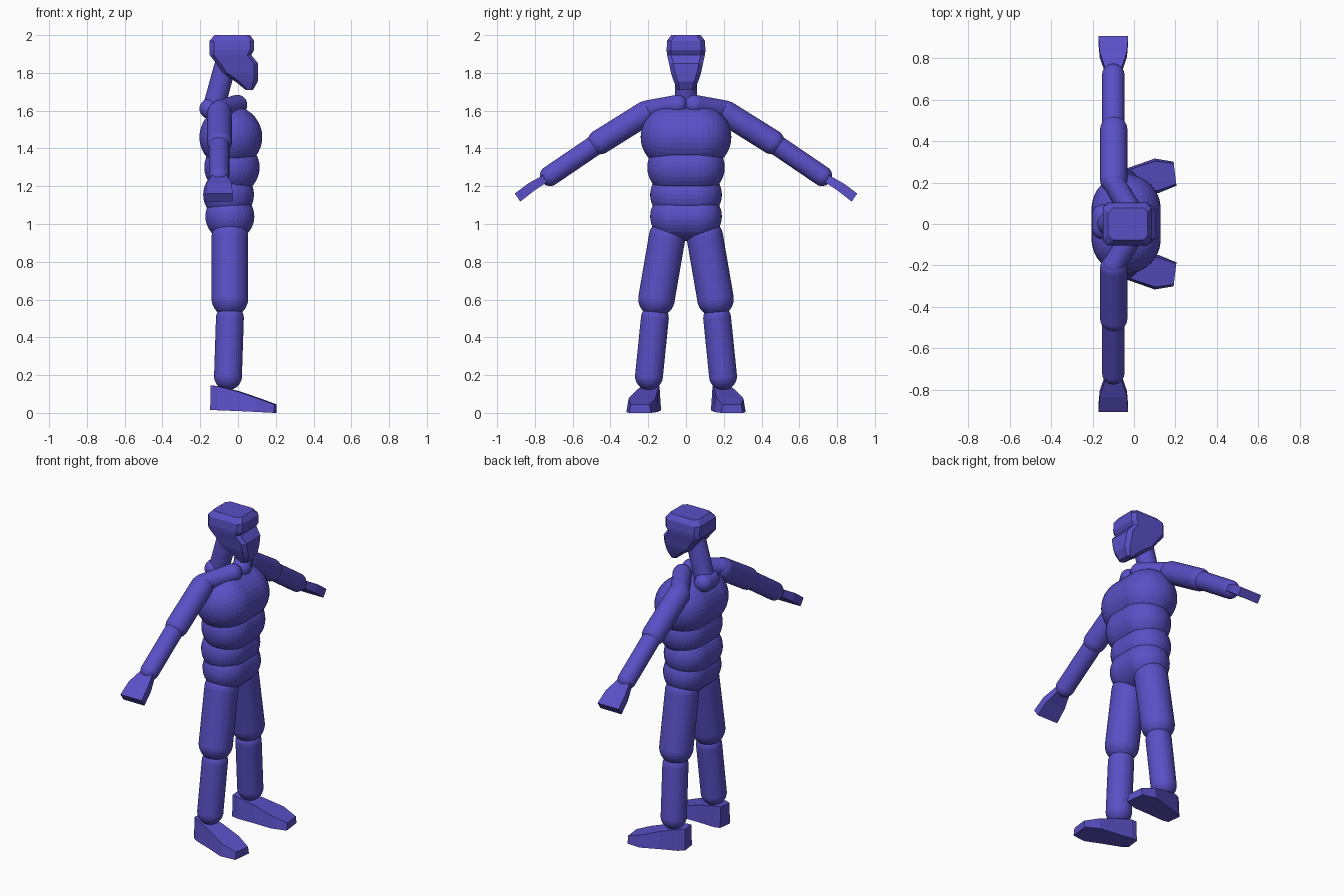
import bpy, bmesh
from mathutils import Vector

if "Cube" in bpy.data.objects:
    bpy.data.objects.remove(bpy.data.objects["Cube"], do_unlink=True)

violet = bpy.data.materials.new("violet_blue")
violet.use_nodes = True
COLOUR = (0.10, 0.08, 0.56, 1)
violet.diffuse_color = COLOUR
violet.node_tree.nodes["Principled BSDF"].inputs["Base Color"].default_value = COLOUR


def finish(name, bm):
    bmesh.ops.recalc_face_normals(bm, faces=bm.faces)
    mesh = bpy.data.meshes.new(name)
    bm.to_mesh(mesh)
    bm.free()
    mesh.materials.append(violet)
    obj = bpy.data.objects.new(name, mesh)
    bpy.context.collection.objects.link(obj)
    return obj


def capsule(name, a, b, radius):
    """Round-ended rod from a to b: a sphere with its halves pulled apart."""
    a, b = Vector(a), Vector(b)
    turn = (b - a).to_track_quat('Z', 'Y')
    bm = bmesh.new()
    bmesh.ops.create_uvsphere(bm, u_segments=36, v_segments=19, radius=radius)
    for v in bm.verts:
        v.co = turn @ v.co + (b if v.co.z > 0 else a)
    return finish(name, bm)


def loft(name, rings):
    """Faceted solid through a row of matching cross-sections."""
    bm = bmesh.new()
    loops = [[bm.verts.new(p) for p in ring] for ring in rings]
    n = len(loops[0])
    for low, high in zip(loops, loops[1:]):
        for i in range(n):
            j = (i + 1) % n
            bm.faces.new((low[i], low[j], high[j], high[i]))
    bm.faces.new(loops[0])
    bm.faces.new(loops[-1])
    return finish(name, bm)


# Trunk: stacked sideways capsules (x, z, radius, half width)
for name, x, z, r, w in (("pelvis", -0.043, 1.04, 0.13, 0.19),
                         ("waist", -0.05, 1.155, 0.135, 0.19),
                         ("abdomen", -0.032, 1.30, 0.147, 0.205),
                         ("chest", -0.038, 1.46, 0.167, 0.24)):
    capsule(name, (x, r - w, z), (x, w - r, z), r)

# Neck and the swelling behind its base
capsule("neck", (-0.125, 0, 1.63), (-0.07, 0, 1.83), 0.058)
capsule("neck_base", (-0.15, -0.02, 1.61), (-0.15, 0.04, 1.61), 0.054)


# Head: chamfered rectangles (z, back x, front x, half width)
def head_ring(z, back, front, w):
    c = min(0.022, (front - back) * 0.3)
    half = [(back, w - c), (back + c, w), (front - c, w), (front, w - c)]
    return [(x, y, z) for x, y in half] + [(x, -y, z) for x, y in reversed(half)]


loft("head", [head_ring(*s) for s in (
    (1.71, 0.04, 0.08, 0.045), (1.755, -0.015, 0.105, 0.065),
    (1.80, -0.08, 0.107, 0.08), (1.85, -0.115, 0.106, 0.09),
    (1.895, -0.15, 0.07, 0.1), (1.92, -0.15, 0.085, 0.103),
    (1.97, -0.15, 0.085, 0.1), (2.0, -0.125, 0.065, 0.078))])

# Limbs: (part, start, end, radius), written for the left side
LIMBS = (("collar", (-0.005, 0.045, 1.63), (-0.098, 0.2, 1.602), 0.054),
         ("upper_arm", (-0.098, 0.215, 1.585), (-0.098, 0.455, 1.435), 0.066),
         ("forearm", (-0.1, 0.48, 1.418), (-0.1, 0.72, 1.255), 0.054),
         ("thigh", (-0.043, 0.1, 0.93), (-0.043, 0.156, 0.605), 0.097),
         ("shin", (-0.043, 0.165, 0.5), (-0.053, 0.196, 0.195), 0.074))

# Hand sections: (y, z, half width, half thickness)
HAND = ((0.73, 1.25, 0.036, 0.02), (0.82, 1.195, 0.066, 0.025),
        (0.892, 1.14, 0.072, 0.026))
# Foot sections: (x, y, half width, sole z, top z)
FOOT = ((-0.142, 0.18, 0.042, 0.016, 0.145), (-0.105, 0.188, 0.056, 0.014, 0.142),
        (0.0, 0.21, 0.068, 0.01, 0.115), (0.11, 0.233, 0.083, 0.005, 0.077),
        (0.198, 0.243, 0.058, 0, 0.045))

for side, s in (("left", 1), ("right", -1)):
    for part, a, b, r in LIMBS:
        capsule(f"{side}_{part}", (a[0], s * a[1], a[2]), (b[0], s * b[1], b[2]), r)

    # Flat mitten hand, square to the sloping forearm
    loft(f"{side}_hand", [[(-0.1 + i * w, s * (y + k * t * 0.57), z + k * t * 0.82)
                           for i, k in ((-1, -1), (1, -1), (1, 1), (-1, 1))]
                          for y, z, w, t in HAND])

    # Wedge foot, toes turned slightly outward
    loft(f"{side}_foot", [[(x - i * w * 0.12, s * (y + i * w), z)
                           for i, z in ((-1, sole), (1, sole), (0.85, top), (-0.85, top))]
                          for x, y, w, sole, top in FOOT])
